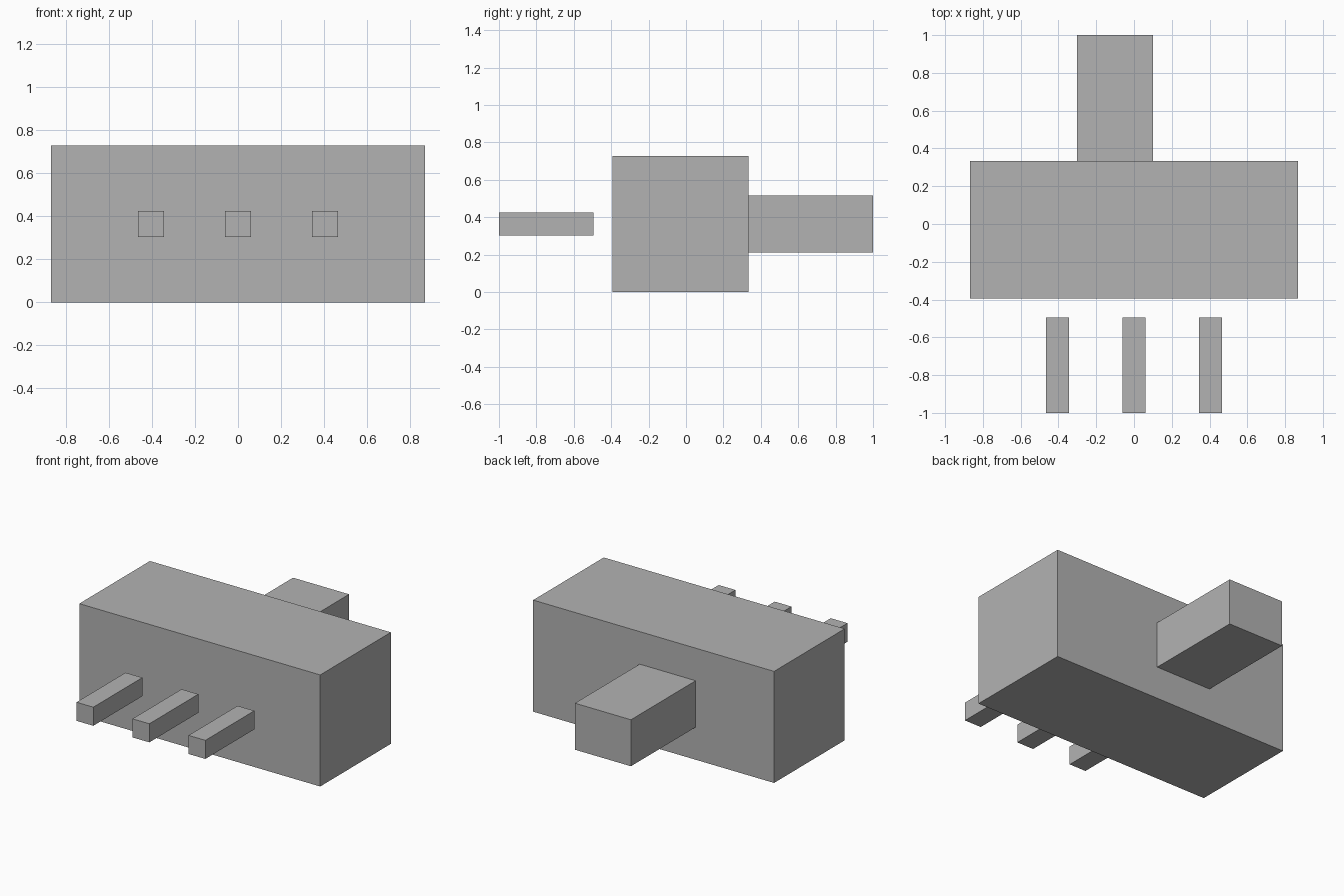
import bpy

cube = bpy.data.objects.get("Cube")
if cube:
    bpy.data.objects.remove(cube, do_unlink=True)

U = 2 / 9.9  # one millimetre of the slide switch

grey = bpy.data.materials.new("plain_grey")
grey.use_nodes = True
colour = (0.45, 0.45, 0.45, 1)
grey.diffuse_color = colour
grey.node_tree.nodes["Principled BSDF"].inputs["Base Color"].default_value = colour


def box(name, centre, size):
    """Add a box, with centre and size in millimetres."""
    bpy.ops.mesh.primitive_cube_add(size=1, location=[c * U for c in centre])
    obj = bpy.context.object
    obj.name = name
    obj.scale = [s * U for s in size]
    bpy.ops.object.transform_apply(location=False, rotation=False, scale=True)
    obj.data.materials.append(grey)
    return obj


# Switch housing
box("housing", (0, -0.15, 1.8), (8.6, 3.6, 3.6))

# Sliding lever at the back, shifted to the right-hand position
box("slider_lever", (-0.5, 3.3, 1.8), (2, 3.3, 1.5))

# Three contact pins, floating just in front of the housing
for label, x in (("right", -2), ("middle", 0), ("left", 2)):
    box(label + "_pin", (x, -3.7, 1.8), (0.6, 2.5, 0.6))
